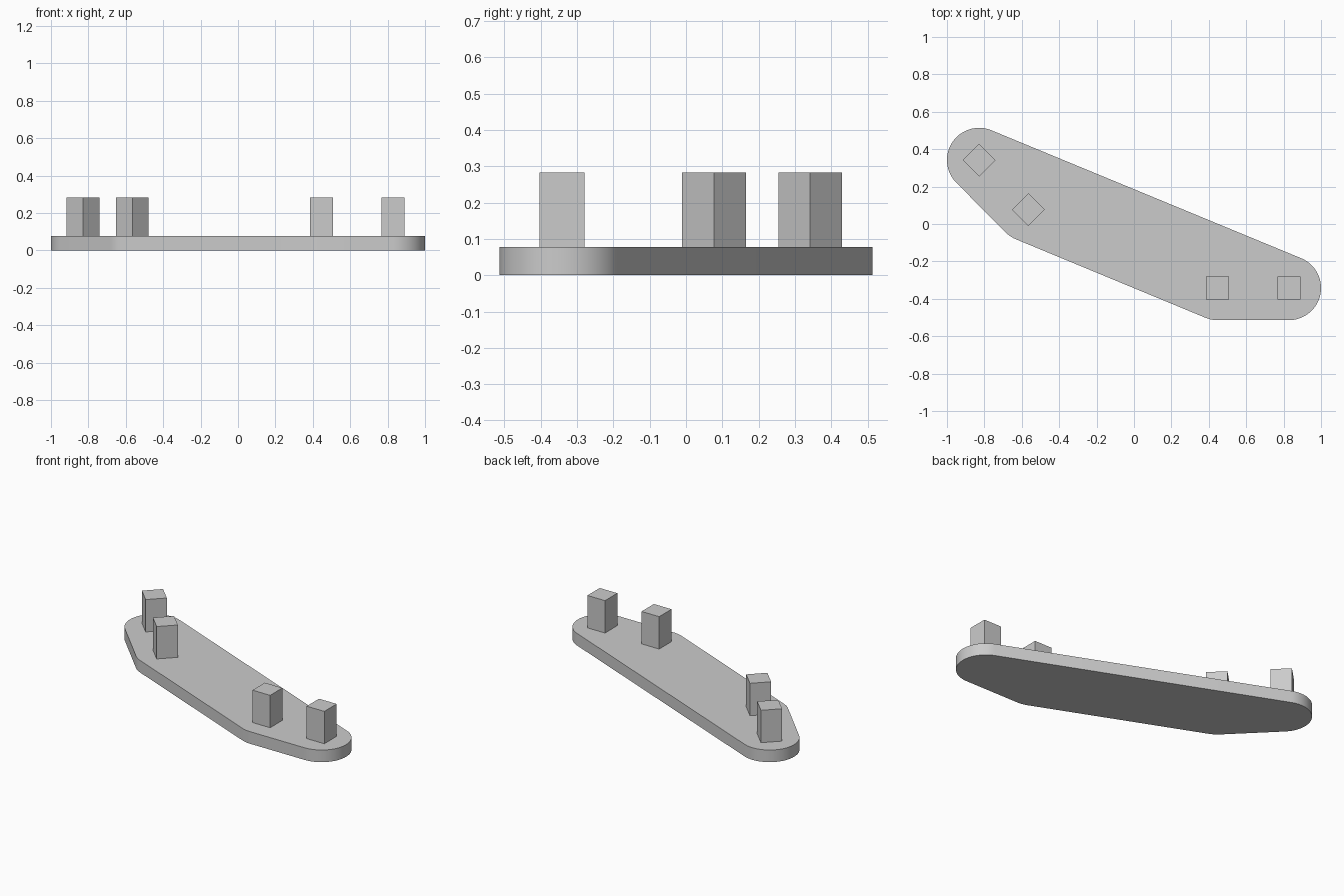
import bpy, bmesh, math
from mathutils import Vector

if "Cube" in bpy.data.objects:
    bpy.data.objects.remove(bpy.data.objects["Cube"], do_unlink=True)

RADIUS, THICK, TOP, POST = 0.172, 0.077, 0.283, 0.124

# Post centres, counter-clockwise, with their turn in degrees
posts = [
    ("left_upper_post", Vector((-0.828, 0.342)), 45),
    ("left_lower_post", Vector((-0.565, 0.077)), 45),
    ("right_inner_post", Vector((0.447, -0.342)), 0),
    ("right_outer_post", Vector((0.828, -0.342)), 0),
]

grey = bpy.data.materials.new("plain_grey")
grey.use_nodes = True
colour = (0.6, 0.6, 0.6, 1)
grey.diffuse_color = colour
grey.node_tree.nodes["Principled BSDF"].inputs["Base Color"].default_value = colour


def add_object(name, bm):
    mesh = bpy.data.meshes.new(name)
    bm.to_mesh(mesh)
    bm.free()
    mesh.materials.append(grey)
    obj = bpy.data.objects.new(name, mesh)
    bpy.context.collection.objects.link(obj)
    return obj


def prism(name, outline, low, high):
    bm = bmesh.new()
    face = bm.faces.new([bm.verts.new((p.x, p.y, low)) for p in outline])
    ext = bmesh.ops.extrude_face_region(bm, geom=[face], use_keep_orig=True)
    moved = [g for g in ext["geom"] if isinstance(g, bmesh.types.BMVert)]
    bmesh.ops.translate(bm, verts=moved, vec=(0, 0, high - low))
    bmesh.ops.recalc_face_normals(bm, faces=bm.faces)
    return add_object(name, bm)


def polar(centre, radius, angle):
    return centre + radius * Vector((math.cos(angle), math.sin(angle)))


# Plate: a rounded outline wrapped around the four post centres
centres = [p[1] for p in posts]
outline = []
for i, c in enumerate(centres):
    into, out = c - centres[i - 1], centres[(i + 1) % 4] - c
    start = math.atan2(into.y, into.x) - math.pi / 2
    sweep = (math.atan2(out.y, out.x) - math.pi / 2 - start) % math.tau
    steps = max(3, round(sweep / math.radians(4)))
    outline += [polar(c, RADIUS, start + sweep * k / steps) for k in range(steps + 1)]
plate = prism("base_plate", outline, 0, THICK)
bpy.context.view_layer.objects.active = plate
plate.select_set(True)
bpy.ops.object.shade_smooth_by_angle(angle=math.radians(30))
plate.select_set(False)

# Square posts standing on the plate
for name, centre, turn in posts:
    corners = [polar(centre, POST / math.sqrt(2), math.radians(turn + 45 + 90 * k))
               for k in range(4)]
    prism(name, corners, THICK, TOP)
